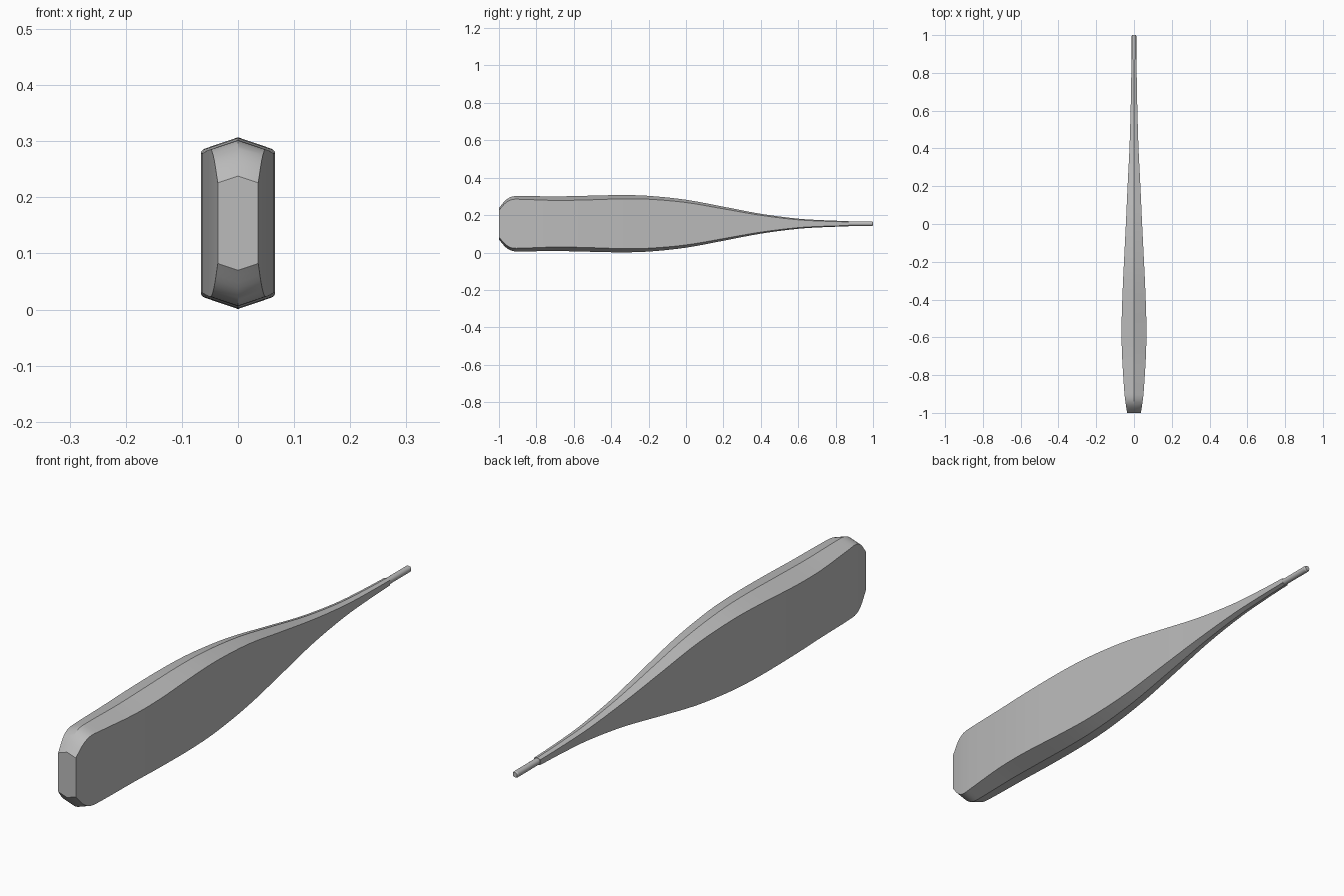
import bpy, bmesh, math
from mathutils import Vector

cube = bpy.data.objects.get("Cube")
if cube:
    bpy.data.objects.remove(cube, do_unlink=True)

MID_Z = 0.154

grey = bpy.data.materials.new("plain_grey")
grey.use_nodes = True
colour = (0.5, 0.5, 0.5, 1)
grey.diffuse_color = colour
grey.node_tree.nodes["Principled BSDF"].inputs["Base Color"].default_value = colour


def finish(bm, name):
    bmesh.ops.recalc_face_normals(bm, faces=bm.faces)
    mesh = bpy.data.meshes.new(name)
    bm.to_mesh(mesh)
    bm.free()
    mesh.materials.append(grey)
    obj = bpy.data.objects.new(name, mesh)
    bpy.context.collection.objects.link(obj)
    bpy.ops.object.select_all(action="DESELECT")
    obj.select_set(True)
    bpy.context.view_layer.objects.active = obj
    bpy.ops.object.shade_smooth_by_angle(angle=math.radians(30))
    return obj


def smooth_path(points, steps):
    """Pass a smooth curve through the profile points."""
    path = []
    last = len(points) - 1
    for i in range(last):
        a, b, c, d = (Vector(points[min(max(k, 0), last)]) for k in range(i - 1, i + 3))
        m1 = (c - a) * ((c.x - b.x) / (c.x - a.x))
        m2 = (d - b) * ((c.x - b.x) / (d.x - b.x))
        for s in range(steps):
            t = s / steps
            p = b.lerp(c, t * t * (3 - 2 * t))
            p += m1 * (t * (1 - t) ** 2) - m2 * (t * t * (1 - t))
            p.x = b.x + (c.x - b.x) * t
            path.append(p)
    path.append(Vector(points[last]))
    return path


# Blade outline: position along y, half width, half height at the ridge
outline = [
    (-1, 0.036, 0.084), (-0.965, 0.042, 0.125), (-0.93, 0.047, 0.145),
    (-0.88, 0.052, 0.148), (-0.7, 0.063, 0.146), (-0.55, 0.066, 0.149),
    (-0.35, 0.06, 0.153), (-0.2, 0.053, 0.149), (0, 0.043, 0.128),
    (0.2, 0.034, 0.091), (0.4, 0.024, 0.053), (0.6, 0.018, 0.027),
    (0.75, 0.015, 0.018), (0.87, 0.013, 0.014),
]

# Blade: six-sided section lofted from the blunt front to the thin neck
bm = bmesh.new()
rings = []
for y, w, h in smooth_path(outline, 4):
    edge = h - 0.34 * w
    section = [(0, h), (w, edge), (w, -edge), (0, -h), (-w, -edge), (-w, edge)]
    rings.append([bm.verts.new((x, y, MID_Z + z)) for x, z in section])
for r, s in zip(rings, rings[1:]):
    for i in range(6):
        j = (i + 1) % 6
        bm.faces.new((r[i], r[j], s[j], s[i]))
bm.faces.new(rings[0])
bm.faces.new(rings[-1])
finish(bm, "blade")

# Round pin at the thin end, with a softened tip
bm = bmesh.new()
loops = []
for y, radius in ((0.84, 0.012), (0.995, 0.012), (1, 0.009)):
    loops.append([bm.verts.new((radius * math.cos(a), y, MID_Z + radius * math.sin(a)))
                  for a in (math.tau * k / 24 for k in range(24))])
for r, s in zip(loops, loops[1:]):
    for i in range(24):
        j = (i + 1) % 24
        bm.faces.new((r[i], r[j], s[j], s[i]))
bm.faces.new(loops[0])
bm.faces.new(loops[-1])
finish(bm, "end_pin")
